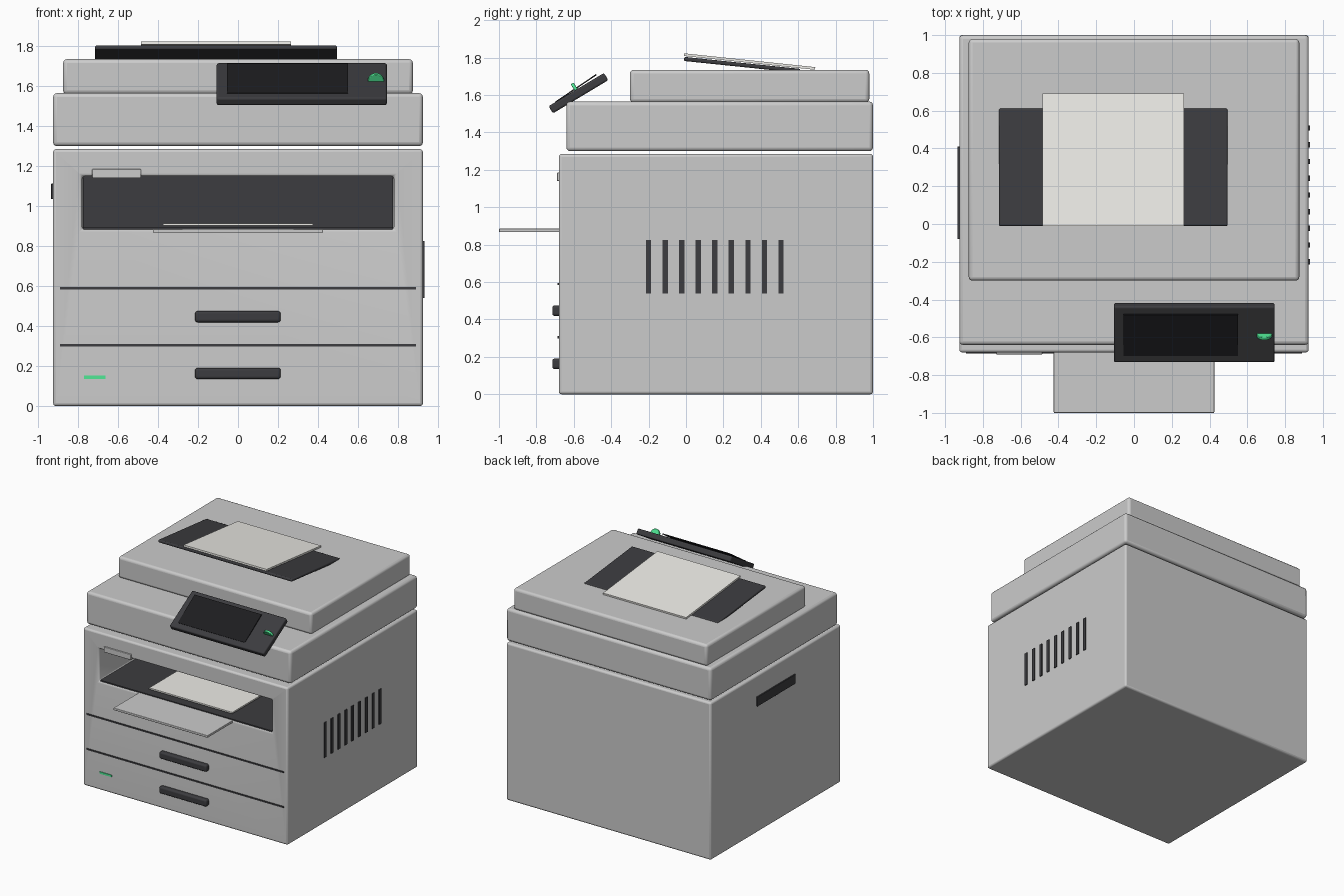
import bpy
from math import radians, sin, cos
from mathutils import Vector

if "Cube" in bpy.data.objects:
    bpy.data.objects.remove(bpy.data.objects["Cube"])


def material(name, r, g, b):
    m = bpy.data.materials.new(name)
    m.diffuse_color = (r, g, b, 1)
    m.use_nodes = True
    m.node_tree.nodes["Principled BSDF"].inputs["Base Color"].default_value = m.diffuse_color
    return m


DARK = material("dark_plastic", 0.045, 0.045, 0.05)
BLACK = material("screen_black", 0.012, 0.012, 0.014)
PAPER = material("paper", 0.85, 0.84, 0.8)
GREEN = material("green", 0.08, 0.8, 0.3)


def finish(ob, name, mat=None, bevel=0, segments=3):
    ob.name = name
    if mat:
        ob.data.materials.append(mat)
    if bevel:
        b = ob.modifiers.new("bevel", 'BEVEL')
        b.width, b.segments = bevel, segments
        b.limit_method = 'ANGLE'
    bpy.ops.object.shade_smooth_by_angle(angle=radians(35))
    return ob


def box(name, lo, hi, mat=None, bevel=0, tilt=0, segments=3):
    """Box between two corners, tilted in degrees about x through its centre."""
    lo, hi = Vector(lo), Vector(hi)
    bpy.ops.mesh.primitive_cube_add(size=1, location=(lo + hi) / 2)
    ob = bpy.context.object
    ob.scale = hi - lo
    bpy.ops.object.transform_apply(location=False, rotation=False, scale=True)
    ob.rotation_euler.x = radians(tilt)
    return finish(ob, name, mat, bevel, segments)


def slab(name, x0, x1, y, z, length, thick, tilt, mat, bevel=0):
    """Tilted plate given by its side-view centre, length and thickness."""
    return box(name, (x0, y - length / 2, z - thick / 2),
               (x1, y + length / 2, z + thick / 2), mat, bevel, tilt)


# Main body with the output opening cut in the front
cutter = box("opening_cutter", (-0.78, -0.9, 0.885), (0.78, -0.12, 1.15))
cutter.hide_render = True
cutter.hide_set(True)
body = box("body", (-0.925, -0.68, 0), (0.925, 1.0, 1.285))
cut = body.modifiers.new("opening", 'BOOLEAN')
cut.object, cut.operation, cut.solver = cutter, 'DIFFERENCE', 'EXACT'
bev = body.modifiers.new("bevel", 'BEVEL')
bev.width, bev.segments, bev.limit_method = 0.015, 3, 'ANGLE'

# Dark lining, paper and tray of the output opening
box("opening_floor", (-0.775, -0.67, 0.875), (0.775, -0.12, 0.893), DARK)
box("opening_back", (-0.775, -0.14, 0.88), (0.775, -0.115, 1.15), DARK)
box("printed_paper", (-0.375, -0.61, 0.902), (0.375, -0.22, 0.914), PAPER)
box("output_tray", (-0.425, -1.0, 0.867), (0.425, -0.62, 0.886), None, 0.004)
box("opening_tab", (-0.73, -0.69, 1.14), (-0.485, -0.66, 1.185), None, 0.004)

# Scanner unit and document feeder lid
box("scanner_unit", (-0.925, -0.64, 1.30), (0.925, 1.0, 1.565), None, 0.02)
box("feeder_lid", (-0.875, -0.30, 1.56), (0.875, 0.98, 1.735), None, 0.02)

# Feeder tray and the sheets on it, sloping down to the back
slab("feeder_tray", -0.715, 0.495, 0.30, 1.761, 0.625, 0.022, -5.9, DARK, 0.008)
slab("feeder_paper", -0.485, 0.265, 0.34, 1.779, 0.705, 0.014, -6.0, PAPER)

# Tilted control panel with screen
TILT = 31
slab("control_panel", -0.107, 0.745, -0.575, 1.61, 0.346, 0.045, TILT, DARK, 0.01)
slab("touch_screen", -0.055, 0.55, -0.588, 1.636, 0.262, 0.007, 34, BLACK)

# Start button: disc standing on the panel
bpy.ops.mesh.primitive_cylinder_add(vertices=32, radius=0.04, depth=0.018,
                                    location=(0.69, -0.588, 1.628),
                                    rotation=(radians(TILT - 90), 0, 0))
finish(bpy.context.object, "start_button", GREEN, 0.003, 2)

# Paper drawers: seams and handles
for i, (seam, handle) in enumerate(((0.305, 0.163), (0.59, 0.447)), 1):
    box(f"drawer_seam_{i}", (-0.89, -0.686, seam - 0.006),
        (0.89, -0.67, seam + 0.006), DARK)
    box(f"drawer_handle_{i}", (-0.215, -0.715, handle - 0.028),
        (0.213, -0.67, handle + 0.028), DARK, 0.013)

# Status light
box("status_light", (-0.77, -0.686, 0.136), (-0.663, -0.67, 0.152), GREEN)

# Side vents on the right, grip on the left
for i in range(9):
    y = -0.2 + i * 0.0885
    box(f"vent_slat_{i + 1}", (0.915, y - 0.014, 0.54), (0.932, y + 0.014, 0.825), DARK)
box("side_grip", (-0.935, -0.08, 1.035), (-0.91, 0.41, 1.112), DARK, 0.003)
